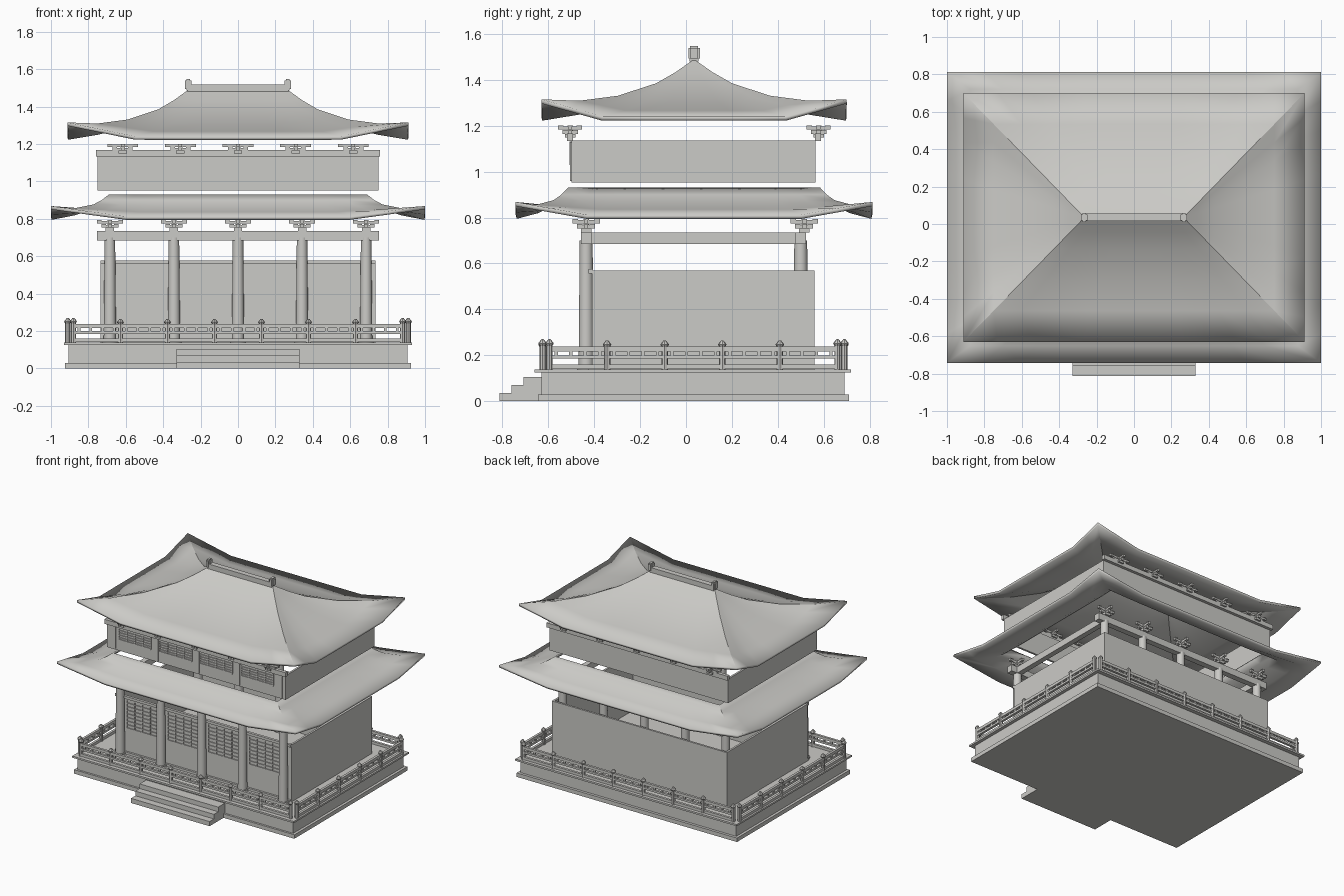
import bpy
import bmesh
from mathutils import Matrix

cube = bpy.data.objects.get("Cube")
if cube:
    bpy.data.objects.remove(cube, do_unlink=True)

stone = bpy.data.materials.new("warm_grey")
stone.use_nodes = True
GREY = (0.6, 0.595, 0.57, 1)
stone.diffuse_color = GREY
stone.node_tree.nodes["Principled BSDF"].inputs["Base Color"].default_value = GREY

CY = 0.035  # building centre along y


def box(bm, x0, x1, y0, y1, z0, z1):
    size = Matrix.Diagonal((x1 - x0, y1 - y0, z1 - z0, 1))
    place = Matrix.Translation(((x0 + x1) / 2, (y0 + y1) / 2, (z0 + z1) / 2))
    bmesh.ops.create_cube(bm, size=1, matrix=place @ size)


def bar(bm, x, y, w, d, z0, z1):
    box(bm, x - w / 2, x + w / 2, y - d / 2, y + d / 2, z0, z1)


def rod(bm, x, y, r0, r1, z0, z1, sides=12):
    bmesh.ops.create_cone(bm, cap_ends=True, segments=sides, radius1=r0, radius2=r1,
                          depth=z1 - z0, matrix=Matrix.Translation((x, y, (z0 + z1) / 2)))


def finish(name, bm, smooth=False):
    mesh = bpy.data.meshes.new(name)
    bm.to_mesh(mesh)
    bm.free()
    mesh.materials.append(stone)
    obj = bpy.data.objects.new(name, mesh)
    bpy.context.collection.objects.link(obj)
    if smooth:
        bpy.ops.object.select_all(action='DESELECT')
        obj.select_set(True)
        bpy.context.view_layer.objects.active = obj
        bpy.ops.object.shade_smooth_by_angle(angle=0.5)
    return obj


def roof(name, inner, outer, profile, lift):
    """Curved hipped roof: profile is (t, height) from top to eave, corners lifted."""
    bm = bmesh.new()
    side = [(1, s) for s in (-1, -0.8, -0.6, -0.3, 0, 0.3, 0.6, 0.8)]
    loop = []
    for turn in range(4):
        loop += side
        side = [(-b, a) for a, b in side]
    rings = []
    for t, z in profile:
        hx = inner[0] + (outer[0] - inner[0]) * t
        hy = inner[1] + (outer[1] - inner[1]) * t
        ring = []
        for a, b in loop:
            up = max(0, (min(abs(a), abs(b)) - 0.6) / 0.4) * lift * t * t
            ring.append(bm.verts.new((a * hx, CY + b * hy, z + up)))
        rings.append(ring)
    n = len(loop)
    for top, low in zip(rings, rings[1:]):
        for j in range(n):
            k = (j + 1) % n
            bm.faces.new((top[j], low[j], low[k], top[k]))
    bmesh.ops.remove_doubles(bm, verts=bm.verts, dist=0.0005)
    obj = finish(name, bm, smooth=True)
    shell = obj.modifiers.new("thickness", 'SOLIDIFY')
    shell.thickness = 0.018
    shell.offset = -1


# Plinth and floor
bm = bmesh.new()
box(bm, -0.925, 0.925, -0.645, 0.71, 0, 0.03)
box(bm, -0.905, 0.905, -0.63, 0.69, 0.03, 0.125)
box(bm, -0.93, 0.93, -0.66, 0.72, 0.125, 0.138)
finish("plinth", bm)

# Front stairs
bm = bmesh.new()
for i in range(3):
    box(bm, -0.33, 0.33, -0.812 + i * 0.052, -0.63, i * 0.035, (i + 1) * 0.035)
finish("stairs", bm)

# Railing: posts with bulb finials, three rails, small blocks between the upper two
posts, rails = bmesh.new(), bmesh.new()
RX, Y0, Y1 = 0.91, -0.625, 0.69


def post(x, y, top=0.235):
    rod(posts, x, y, 0.014, 0.014, 0.135, top, 8)
    rod(posts, x, y, 0.012, 0.019, top, top + 0.012, 8)
    rod(posts, x, y, 0.019, 0.005, top + 0.012, top + 0.03, 8)


for y in (Y0, Y1):
    for i in range(8):
        post(-0.88 + i * 0.2514, y, 0.235 if 0 < i < 7 else 0.24)
    for z0, z1 in ((0.14, 0.16), (0.185, 0.2), (0.217, 0.238)):
        box(rails, -0.88, 0.88, y - 0.009, y + 0.009, z0, z1)
    for i in range(28):
        bar(rails, -0.85 + i * 0.063, y, 0.014, 0.012, 0.2, 0.217)
for x in (-RX, RX):
    for i in range(6):
        post(x, -0.595 + i * 0.251, 0.235 if 0 < i < 5 else 0.24)
    for z0, z1 in ((0.14, 0.16), (0.185, 0.2), (0.217, 0.238)):
        box(rails, x - 0.009, x + 0.009, -0.595, 0.66, z0, z1)
    for i in range(20):
        bar(rails, x, -0.565 + i * 0.063, 0.012, 0.014, 0.2, 0.217)
finish("railing_posts", posts, smooth=True)
finish("railing_rails", rails)

# Columns in a front and a back row
COLS = (-0.685, -0.3425, 0, 0.3425, 0.685)
FRONT, BACK = -0.435, 0.5
bm = bmesh.new()
for x in COLS:
    for y in (FRONT, BACK):
        rod(bm, x, y, 0.041, 0.041, 0.136, 0.15, 20)
        rod(bm, x, y, 0.033, 0.028, 0.15, 0.7, 20)
finish("columns", bm, smooth=True)

# Tie beams over the columns
bm = bmesh.new()
for y in (FRONT, BACK):
    bar(bm, 0, y, 1.51, 0.045, 0.685, 0.735)
for x in (-0.685, 0.685):
    box(bm, x - 0.02, x + 0.02, FRONT, BACK + 0.02, 0.685, 0.735)
finish("lower_tie_beams", bm)


def walls(name, hx, y0, y1, z0, z1, th=0.015):
    bm = bmesh.new()
    for y in (y0, y1 - th):
        box(bm, -hx, hx, y, y + th, z0, z1)
    for x in (-hx, hx - th):
        box(bm, x, x + th, y0 + th, y1 - th, z0, z1)
    finish(name, bm)


walls("lower_walls", 0.735, -0.41, 0.56, 0.136, 0.57)
walls("upper_walls", 0.75, -0.5, 0.565, 0.952, 1.135)

# Lintel above the lower windows and beams on the upper walls
bm = bmesh.new()
box(bm, -0.735, 0.735, -0.425, -0.405, 0.557, 0.577)
box(bm, -0.735, 0.735, -0.425, -0.405, 0.138, 0.155)
finish("window_lintel_and_sill", bm)
bm = bmesh.new()
for y in (-0.505, 0.575):
    bar(bm, 0, y, 1.52, 0.025, 1.133, 1.167)
finish("upper_beams", bm)


def lattice(bm, x, y, w, z0, z1, rows, cols):
    for i in range(rows + 1):
        z = z0 + (z1 - z0) * i / rows
        h = 0.006 if i in (0, rows) else 0.003
        box(bm, x - w / 2, x + w / 2, y - 0.007, y, z - h, z + h)
    for i in range(cols + 1):
        bar(bm, x - w / 2 + w * i / cols, y - 0.0035, 0.007, 0.007, z0, z1)


# Lattice windows on the front
low, high = bmesh.new(), bmesh.new()
for x in (-0.514, -0.171, 0.171, 0.514):
    lattice(low, x, -0.41, 0.26, 0.33, 0.55, 8, 4)
    lattice(high, x, -0.5, 0.27, 1.035, 1.125, 5, 4)
for x in (-0.7, -0.3425, 0, 0.3425, 0.7):
    bar(high, x, -0.502, 0.05, 0.008, 0.96, 1.13)
finish("lower_windows", low)
finish("upper_windows", high)


def bracket(bm, x, y, z, w, d, h):
    """Stepped cross bracket of block, two tiers of arms and end blocks."""
    bar(bm, x, y, 0.045, 0.045, z, z + h * 0.3)
    for f, a, b in ((0.65, 0.3, 0.55), (1, 0.68, 0.92)):
        bar(bm, x, y, w * f, 0.018, z + h * a, z + h * b)
        bar(bm, x, y, 0.018, d * f, z + h * a, z + h * b)
        for s in (-1, 1):
            bar(bm, x + s * (w * f / 2 - 0.012), y, 0.024, 0.024, z + h * b, z + h * (b + 0.1))
            bar(bm, x, y + s * (d * f / 2 - 0.012), 0.024, 0.024, z + h * b, z + h * (b + 0.1))
    bar(bm, x, y, 0.025, 0.025, z, z + h)


low, high = bmesh.new(), bmesh.new()
for x in COLS:
    for y in (FRONT, 0.515):
        bracket(low, x, y, 0.735, 0.14, 0.12, 0.058)
    for y in (-0.505, 0.578):
        bracket(high, x * 0.9, y, 1.15, 0.165, 0.105, 0.05)
finish("lower_brackets", low)
finish("upper_brackets", high)

# Roofs
roof("lower_roof", (0.69, 0.55), (1.0, 0.777),
     ((0, 0.93), (0.12, 0.9), (0.27, 0.872), (0.6, 0.836), (1, 0.812)), 0.056)
roof("upper_roof", (0.265, 0.0), (0.912, 0.665),
     ((0, 1.49), (0.12, 1.433), (0.25, 1.38), (0.5, 1.312), (0.75, 1.267), (1, 1.24)), 0.075)

# Ridge beam with raised rounded ends
bm = bmesh.new()
bar(bm, 0, CY, 0.54, 0.04, 1.48, 1.517)
finish("ridge_beam", bm)
for name, x in (("ridge_end_right", -0.266), ("ridge_end_left", 0.266)):
    bm = bmesh.new()
    bar(bm, x, CY, 0.034, 0.05, 1.485, 1.547)
    bmesh.ops.bevel(bm, geom=bm.edges[:], offset=0.008, segments=2, affect='EDGES')
    finish(name, bm, smooth=True)
